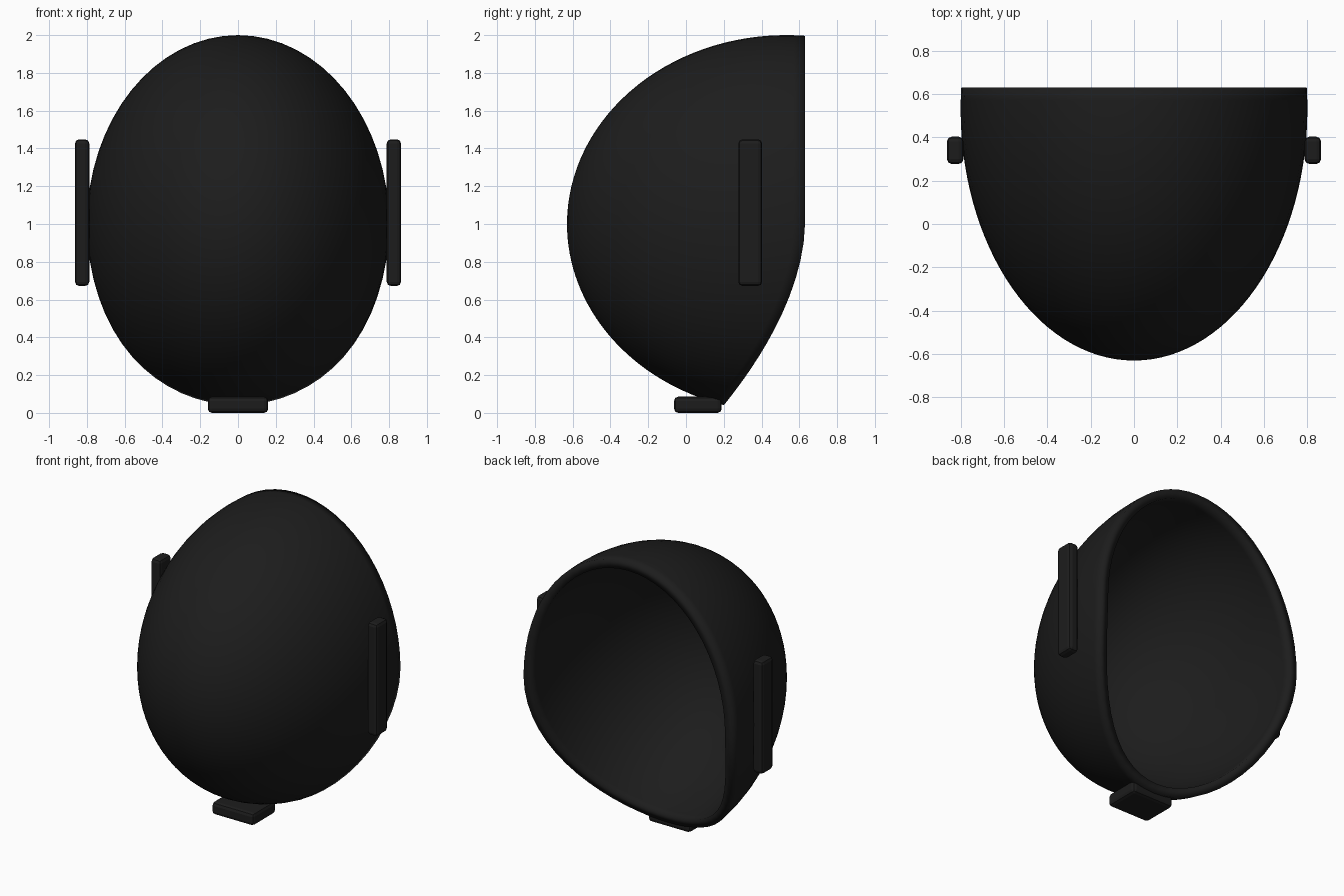
import bpy, bmesh
from math import sin, cos, pi

if "Cube" in bpy.data.objects:
    bpy.data.objects.remove(bpy.data.objects["Cube"])

black = bpy.data.materials.new("matte_black")
black.diffuse_color = (0.012, 0.012, 0.012, 1)
black.use_nodes = True
black.node_tree.nodes["Principled BSDF"].inputs["Base Color"].default_value = black.diffuse_color

CY, RX, RY, RZ = 0.53, 0.80, 1.16, 1.0   # ellipsoid centre and radii
RING, ROWS = 64, 32


def surface(phi, theta):
    r = sin(phi)
    return (RX * r * cos(theta), CY - RY * cos(phi), 1.0 + RZ * r * sin(theta))


def rear_edge(z):
    # straight at the back, sweeping forward to the chin
    return 0.63 - 0.463 * max(0.0, 1.0 - z) ** 1.8


def rim_angle(theta):
    lo, hi = 0.3, 2.0
    for _ in range(40):
        mid = (lo + hi) / 2
        x, y, z = surface(mid, theta)
        if y < rear_edge(z):
            lo = mid
        else:
            hi = mid
    return lo


# Hollow face shell, open at the back
bm = bmesh.new()
pole = bm.verts.new(surface(0, 0))
columns = []
for i in range(RING):
    theta = 2 * pi * i / RING
    end = rim_angle(theta)
    columns.append([bm.verts.new(surface(end * j / ROWS, theta)) for j in range(1, ROWS + 1)])
for i in range(RING):
    a, b = columns[i], columns[(i + 1) % RING]
    bm.faces.new((pole, a[0], b[0]))
    for j in range(ROWS - 1):
        bm.faces.new((a[j], a[j + 1], b[j + 1], b[j]))
bm.normal_update()
# outward means facing -y at the front pole
if pole.link_faces[0].normal.y > 0:
    bmesh.ops.reverse_faces(bm, faces=bm.faces[:])
for f in bm.faces:
    f.smooth = True
mesh = bpy.data.meshes.new("face_shell")
bm.to_mesh(mesh)
bm.free()
shell = bpy.data.objects.new("face_shell", mesh)
bpy.context.collection.objects.link(shell)
mesh.materials.append(black)
solid = shell.modifiers.new("thickness", 'SOLIDIFY')
solid.thickness = 0.06
solid.offset = -1


def block(name, centre, size):
    bpy.ops.mesh.primitive_cube_add(size=1, location=centre)
    ob = bpy.context.object
    ob.name = name
    ob.scale = size
    bpy.ops.object.transform_apply(location=False, rotation=False, scale=True)
    ob.data.materials.append(black)
    bev = ob.modifiers.new("bevel", 'BEVEL')
    bev.width = 0.022
    bev.segments = 2
    return ob


# Strap bars on both sides and the chin block
for side, s in (("left", -1), ("right", 1)):
    block(side + "_strap_bar", (s * 0.825, 0.34, 1.06), (0.076, 0.126, 0.776))
block("chin_block", (0, 0.063, 0.043), (0.32, 0.252, 0.086))
